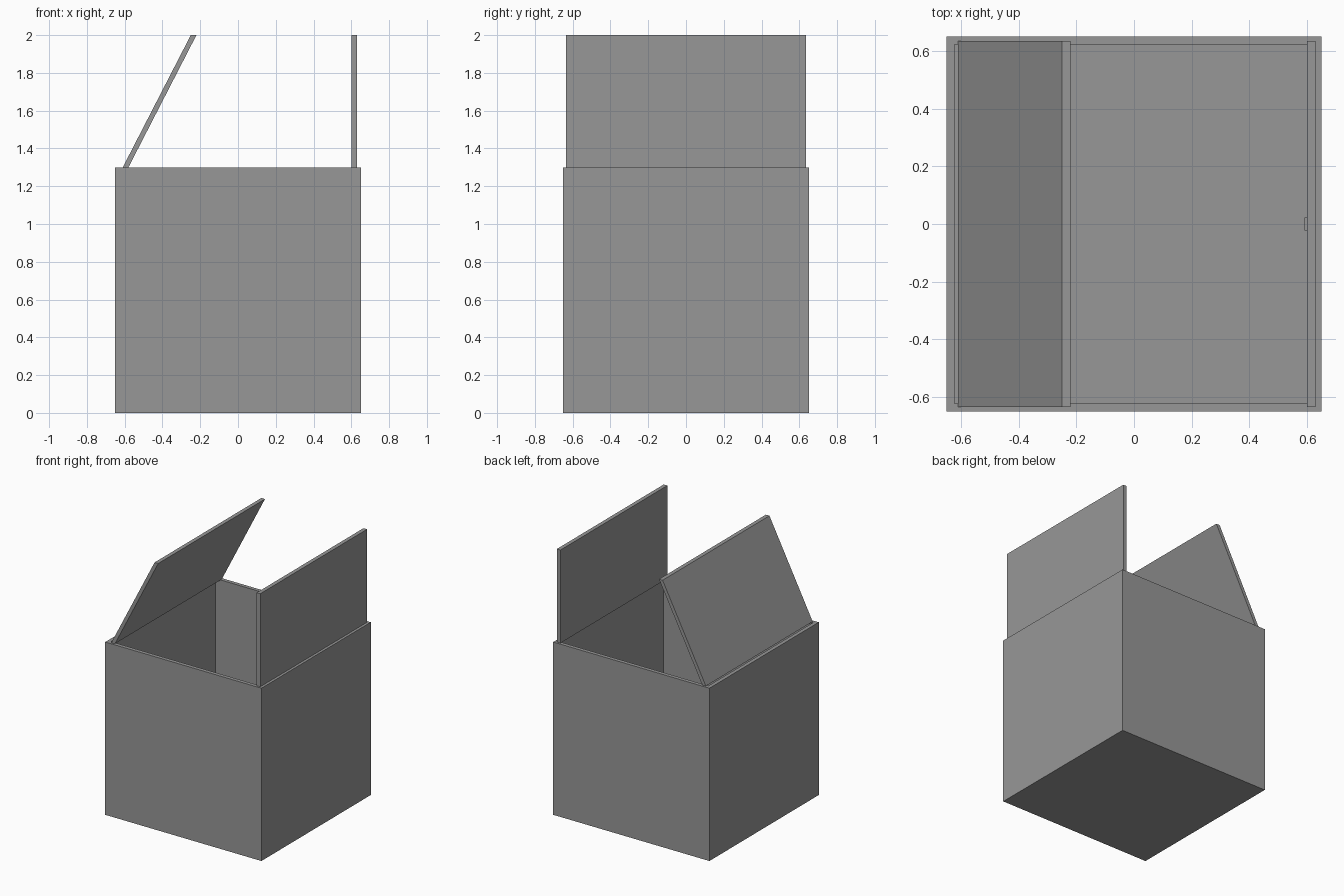
import bpy
import bmesh

cube = bpy.data.objects.get("Cube")
if cube:
    bpy.data.objects.remove(cube, do_unlink=True)

grey = bpy.data.materials.new("plain grey")
grey.use_nodes = True
colour = (0.31, 0.31, 0.31, 1)
grey.diffuse_color = colour
grey.node_tree.nodes["Principled BSDF"].inputs["Base Color"].default_value = colour

HALF, WALL, RIM = 0.65, 0.04, 1.3


def finish(name, bm):
    bmesh.ops.recalc_face_normals(bm, faces=bm.faces)
    mesh = bpy.data.meshes.new(name)
    bm.to_mesh(mesh)
    bm.free()
    mesh.materials.append(grey)
    obj = bpy.data.objects.new(name, mesh)
    bpy.context.collection.objects.link(obj)
    return obj


def extruded(name, profile, half_depth):
    """Extrude an x-z outline along y."""
    bm = bmesh.new()
    face = bm.faces.new([bm.verts.new((x, -half_depth, z)) for x, z in profile])
    geom = bmesh.ops.extrude_face_region(bm, geom=[face])["geom"]
    verts = [v for v in geom if isinstance(v, bmesh.types.BMVert)]
    bmesh.ops.translate(bm, verts=verts, vec=(0, 2 * half_depth, 0))
    return finish(name, bm)


# Open box: inset the top face and push it down to form the floor
bm = bmesh.new()
bmesh.ops.create_cube(bm, size=1)
bmesh.ops.scale(bm, verts=bm.verts, vec=(2 * HALF, 2 * HALF, RIM))
bmesh.ops.translate(bm, verts=bm.verts, vec=(0, 0, RIM / 2))
top = max(bm.faces, key=lambda f: f.calc_center_median().z)
bmesh.ops.inset_region(bm, faces=[top], thickness=WALL)
well = bmesh.ops.extrude_discrete_faces(bm, faces=[top])["faces"][0]
bmesh.ops.translate(bm, verts=well.verts, vec=(0, 0, WALL - RIM))
finish("box_body", bm)

# Lid flaps: one leaning inwards, one upright
for name, foot, head in (("leaning_flap", -0.61, -0.25), ("upright_flap", 0.6, 0.6)):
    extruded(name, [(foot, RIM), (foot + 0.03, RIM), (head + 0.03, 2), (head, 2)], 0.635)

# Small catch on the inner wall
extruded("inner_catch", [(0.592, 0.63), (0.615, 0.63), (0.615, 0.67), (0.592, 0.67)], 0.022)
